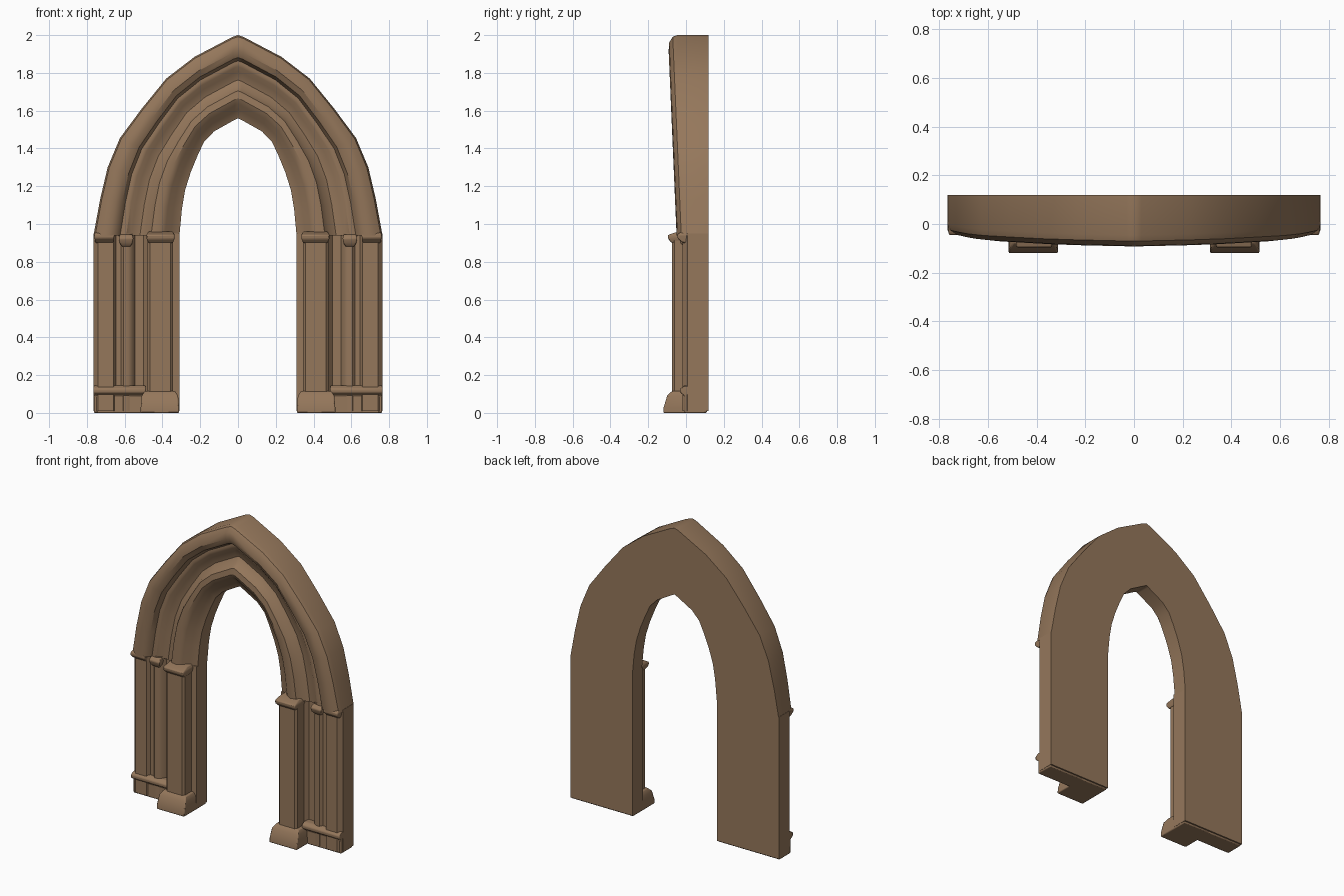
import bpy, bmesh, math

if "Cube" in bpy.data.objects:
    bpy.data.objects.remove(bpy.data.objects["Cube"])

stone = bpy.data.materials.new("brown stone")
stone.use_nodes = True
COLOUR = (0.30, 0.185, 0.105, 1)
stone.diffuse_color = COLOUR
stone.node_tree.nodes["Principled BSDF"].inputs["Base Color"].default_value = COLOUR
stone.node_tree.nodes["Principled BSDF"].inputs["Roughness"].default_value = 0.9

BACK = 0.12


def loft(name, sections, cap_end=True, bevel=0.0):
    """Skin closed sections of equal length, then mirror to the other side."""
    bm = bmesh.new()
    rings = [[bm.verts.new(p) for p in s] for s in sections]
    n = len(rings[0])
    for a, b in zip(rings, rings[1:]):
        for i in range(n):
            j = (i + 1) % n
            bm.faces.new((a[i], a[j], b[j], b[i]))
    bm.faces.new(rings[0][::-1])
    if cap_end:
        bm.faces.new(rings[-1])
    bmesh.ops.recalc_face_normals(bm, faces=bm.faces)
    mesh = bpy.data.meshes.new(name)
    bm.to_mesh(mesh)
    bm.free()
    obj = bpy.data.objects.new(name, mesh)
    bpy.context.collection.objects.link(obj)
    mesh.materials.append(stone)
    bpy.ops.object.select_all(action='DESELECT')
    obj.select_set(True)
    bpy.context.view_layer.objects.active = obj
    bpy.ops.object.shade_smooth_by_angle(angle=math.radians(35))
    if bevel:
        mod = obj.modifiers.new("soft edges", 'BEVEL')
        mod.width, mod.segments = bevel, 2
    mirror = obj.modifiers.new("mirror", 'MIRROR')
    mirror.use_clip = True
    return obj


def block(name, x0, x1, levels):
    """Stack of rectangles; each level is (z, front y, side flare)."""
    return loft(name, [[(x0 - f, BACK - 0.01, z), (x0 - f, y, z),
                        (x1 + f, y, z), (x1 + f, BACK - 0.01, z)]
                       for z, y, f in levels], bevel=0.006)


# Pointed arch: moulded profile swept between the inner and outer outlines
outer = [(.765, .94), (.73, 1.13), (.69, 1.30), (.625, 1.455), (.51, 1.61),
         (.38, 1.77), (.23, 1.885), (.03, 1.99), (0, 2)]
inner = [(.31, .94), (.297, 1.08), (.28, 1.18), (.25, 1.275), (.215, 1.36),
         (.18, 1.435), (.127, 1.49), (.015, 1.553), (0, 1.56)]
# fraction across the band, depth at the springing, extra depth at the apex
moulding = [(0, BACK, 0), (0, .02, 0), (.1, 0, 0), (.17, -.035, 0),
            (.24, -.05, 0), (.33, -.045, 0), (.38, -.01, 0), (.46, .01, 0),
            (.56, .005, -.01), (.62, -.015, -.01), (.66, -.015, -.015),
            (.69, -.01, -.02), (.73, -.035, -.04), (.81, -.05, -.043),
            (.91, -.045, -.043), (.98, -.025, -.043), (1, 0, -.043), (1, BACK, 0)]
sections = []
for (xi, zi), (xo, zo) in zip(inner, outer):
    sections.append([(xi + (xo - xi) * t, y + extra * ((zi + (zo - zi) * t) - .94),
                      zi + (zo - zi) * t) for t, y, extra in moulding])
loft("pointed_arch", sections, cap_end=False)

# Jambs: stepped plan with a slim shaft and a plain outer band
plan = [(.31, BACK), (.31, .01), (.35, .005), (.48, .005), (.50, .03), (.545, .03),
        (.56, 0), (.58, -.012), (.605, -.012), (.62, .005), (.645, .005),
        (.66, -.018), (.74, -.018), (.765, .008), (.765, BACK)]
loft("jamb", [[(x, y, z) for x, y in plan] for z in (.01, .95)])

# Inner pier with rounded front corners
pier = [(.345, .05), (.345, -.062), (.358, -.075), (.467, -.075), (.48, -.062), (.48, .05)]
loft("inner_pier", [[(x, y, z) for x, y in pier] for z in (.05, .94)])

# Plinths and capitals
block("pier_plinth", .312, .515, [(0, -.12, 0), (.03, -.118, 0), (.09, -.1, -.005),
                                 (.115, -.075, -.02)])
block("outer_plinth", .49, .763, [(0, -.008, 0), (.09, -.008, 0), (.108, -.032, .002),
                                 (.128, -.032, .002), (.145, -.008, 0)])
block("pier_capital", .345, .475, [(.9, -.076, 0), (.92, -.094, .008),
                                  (.942, -.096, .01), (.96, -.04, 0)])
block("shaft_capital", .57, .615, [(.88, -.012, 0), (.9, -.03, .012),
                                  (.925, -.036, .016), (.945, -.02, .01)])
block("outer_band_capital", .66, .755, [(.9, -.018, 0), (.925, -.045, .004),
                                       (.945, -.045, .006), (.955, -.03, 0)])
